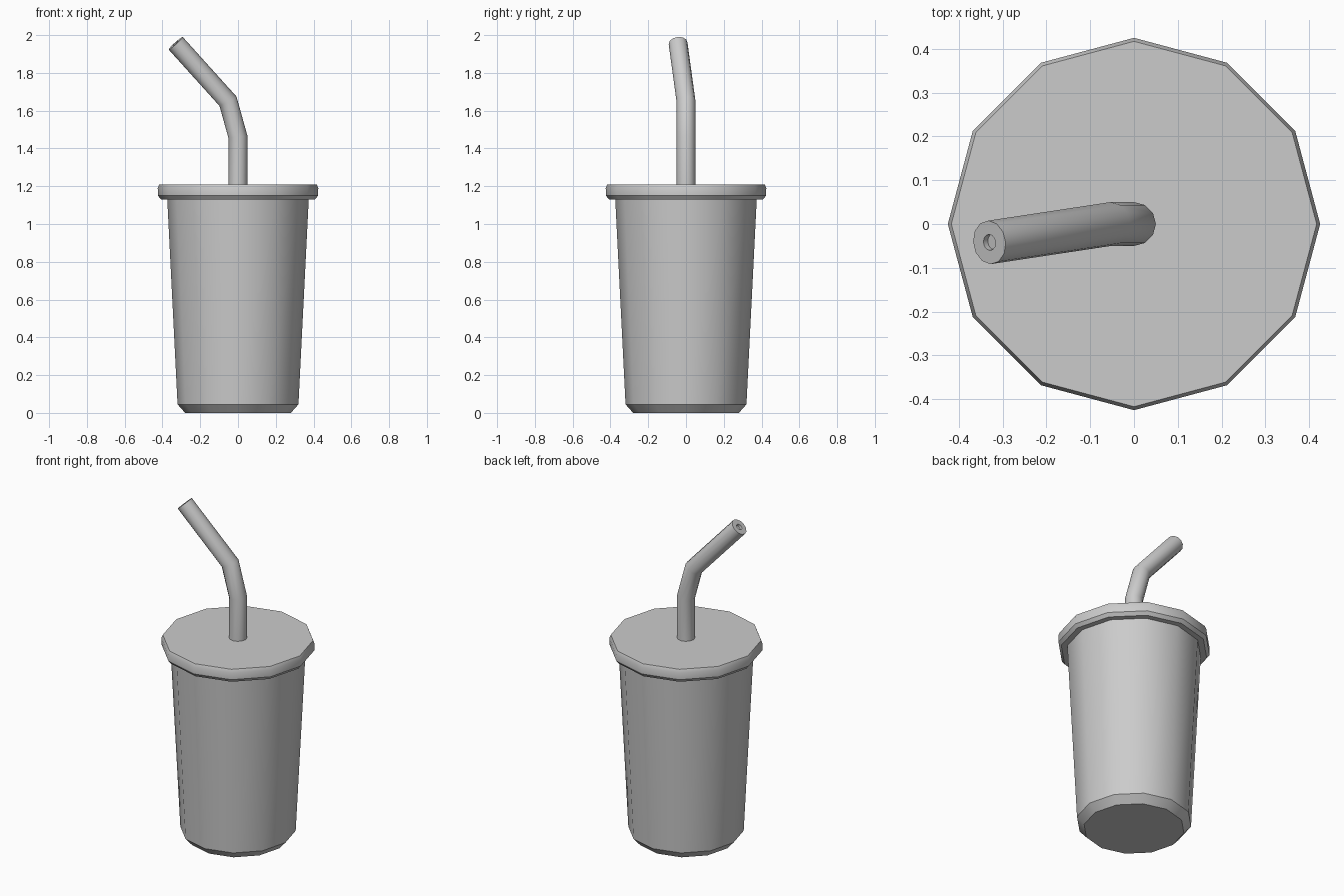
import bpy, bmesh, math
from mathutils import Vector

if "Cube" in bpy.data.objects:
    bpy.data.objects.remove(bpy.data.objects["Cube"], do_unlink=True)

SIDES = 12

grey = bpy.data.materials.new("plain_grey")
grey.use_nodes = True
grey.diffuse_color = (0.6, 0.6, 0.6, 1)
grey.node_tree.nodes["Principled BSDF"].inputs["Base Color"].default_value = (0.6, 0.6, 0.6, 1)


def skin(name, rings):
    """Join rings of points into a closed, smooth-shaded skin with end caps."""
    bm = bmesh.new()
    loops = [[bm.verts.new(p) for p in ring] for ring in rings]
    for a, b in zip(loops, loops[1:]):
        for i in range(SIDES):
            j = (i + 1) % SIDES
            bm.faces.new((a[i], a[j], b[j], b[i]))
    bm.faces.new(loops[0][::-1])
    bm.faces.new(loops[-1])
    bmesh.ops.recalc_face_normals(bm, faces=bm.faces)
    mesh = bpy.data.meshes.new(name)
    bm.to_mesh(mesh)
    bm.free()
    mesh.materials.append(grey)
    obj = bpy.data.objects.new(name, mesh)
    bpy.context.collection.objects.link(obj)
    bpy.ops.object.select_all(action='DESELECT')
    obj.select_set(True)
    bpy.context.view_layer.objects.active = obj
    bpy.ops.object.shade_smooth_by_angle(angle=math.radians(35))
    return obj


def circle(r, z=0.0):
    return [Vector((r * math.cos(t), r * math.sin(t), z))
            for t in (math.tau * i / SIDES for i in range(SIDES))]


def lathe(name, profile):
    return skin(name, [circle(r, z) for r, z in profile])


# Tapered cup with a chamfered foot
lathe("cup", [(0.28, 0), (0.32, 0.045), (0.375, 1.14)])

# Lid with a rounded rim
lathe("lid", [(0.408, 1.13), (0.424, 1.15), (0.425, 1.19), (0.417, 1.21)])

# Bent straw: each ring is slid along its segment onto the mitre plane
path = [Vector(p) for p in ((0, 0, 1.19), (0, 0, 1.46),
                            (-0.053, 0, 1.65), (-0.33, -0.042, 1.957))]
dirs = [(b - a).normalized() for a, b in zip(path, path[1:])]
ring = [p + path[0] for p in circle(0.05)]
rings = [ring]
for k, d in enumerate(dirs):
    nxt = dirs[min(k + 1, len(dirs) - 1)]
    normal = (d + nxt).normalized()
    ring = [p + d * ((path[k + 1] - p).dot(normal) / d.dot(normal)) for p in ring]
    rings.append(ring)

# Shallow recessed mouth at the tip
tip = path[-1]
mouth = [tip + (p - tip) * 0.37 for p in ring]
rings += [mouth, [p - dirs[-1] * 0.015 for p in mouth]]
skin("straw", rings)
